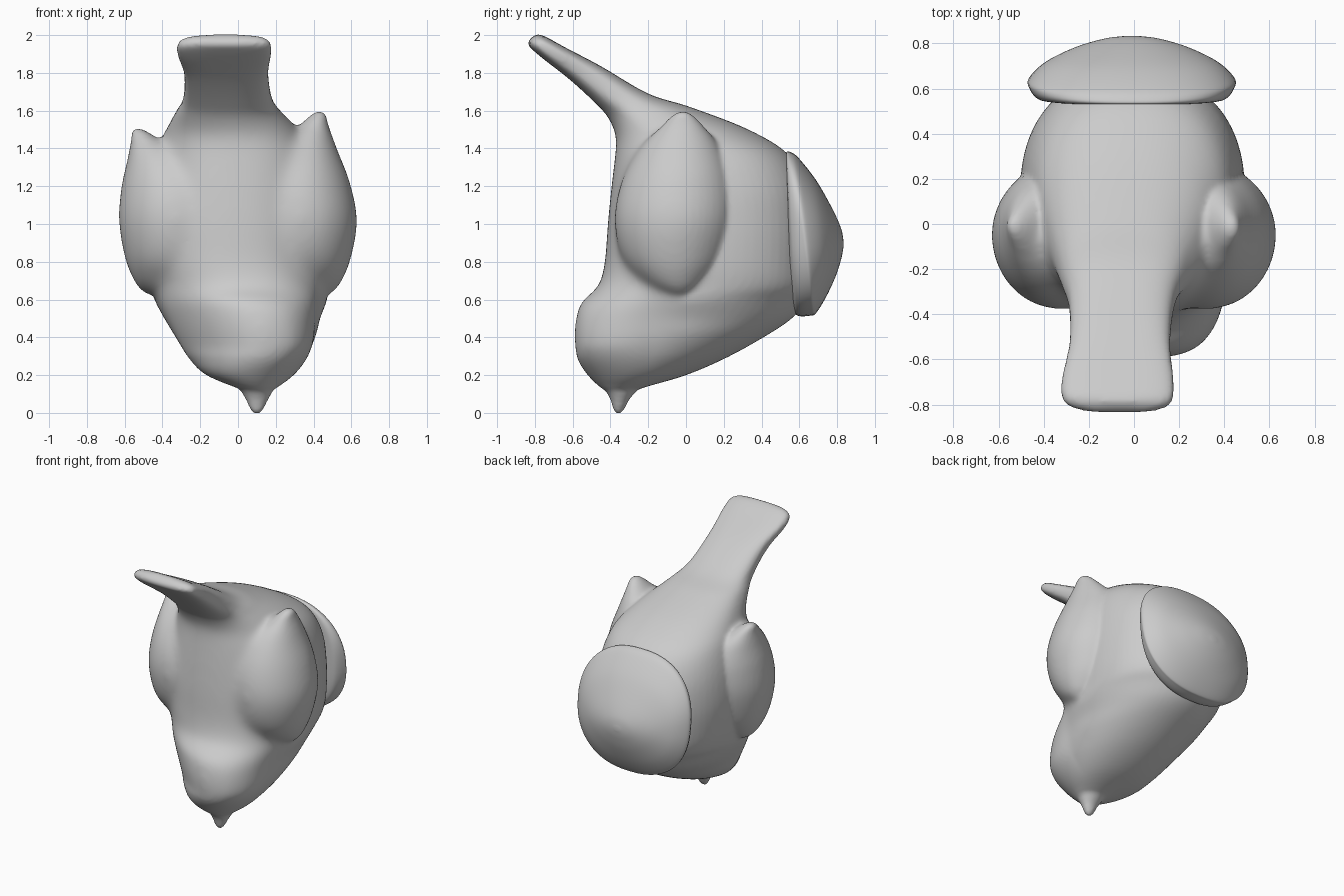
import bpy, bmesh, math
from mathutils import Vector


def spline(rows, steps):
    """Catmull-Rom interpolation between rows of numbers."""
    out = []
    for i in range(len(rows) - 1):
        p0, p1 = rows[max(i - 1, 0)], rows[i]
        p2, p3 = rows[i + 1], rows[min(i + 2, len(rows) - 1)]
        for s in range(steps):
            t = s / steps
            out.append([0.5 * (2 * b + (c - a) * t + (2 * a - 5 * b + 4 * c - d) * t * t
                               + (3 * b - a - 3 * c + d) * t ** 3)
                        for a, b, c, d in zip(p0, p1, p2, p3)])
    out.append(list(rows[-1]))
    return out


def loft(name, rows, sides=64, steps=6):
    """Row: front y, front z, back y, back z, left x, right x, roundness exponent."""
    bm = bmesh.new()
    rings = []
    for fy, fz, by, bz, xl, xr, n in spline(rows, steps):
        front, back = Vector((0, fy, fz)), Vector((0, by, bz))
        mid, half = (front + back) / 2, (back - front) / 2
        ring = []
        for k in range(sides):
            a = 2 * math.pi * k / sides
            c, s = math.cos(a), math.sin(a)
            p = mid + half * math.copysign(abs(s) ** (2 / n), s)
            p.x = (xl + xr) / 2 + (xr - xl) / 2 * math.copysign(abs(c) ** (2 / n), c)
            ring.append(bm.verts.new(p))
        rings.append(ring)
    for a, b in zip(rings, rings[1:]):
        for k in range(sides):
            j = (k + 1) % sides
            bm.faces.new((a[k], a[j], b[j], b[k]))
    bm.faces.new(rings[0])
    bm.faces.new(rings[-1])
    bmesh.ops.recalc_face_normals(bm, faces=bm.faces)
    for f in bm.faces:
        f.smooth = True
    me = bpy.data.meshes.new(name)
    bm.to_mesh(me)
    bm.free()
    ob = bpy.data.objects.new(name, me)
    bpy.context.collection.objects.link(ob)
    return ob


def clamp(v):
    return max(0.0, min(1.0, v))


# Head, body and tail in one sweep from the chin up to the tail tip
body = loft("body", [
    (-0.37, 0.095, -0.33, 0.095, 0.08, 0.12, 2),
    (-0.44, 0.125, -0.22, 0.135, 0.00, 0.20, 2),
    (-0.52, 0.20, 0.00, 0.20, -0.17, 0.29, 2),
    (-0.575, 0.29, 0.21, 0.29, -0.26, 0.36, 2),
    (-0.59, 0.40, 0.41, 0.40, -0.33, 0.41, 2),
    (-0.585, 0.50, 0.56, 0.50, -0.39, 0.435, 2),
    (-0.555, 0.59, 0.64, 0.60, -0.44, 0.47, 2),
    (-0.465, 0.67, 0.67, 0.68, -0.465, 0.48, 2.2),
    (-0.43, 0.80, 0.67, 0.80, -0.49, 0.49, 2.3),
    (-0.415, 1.00, 0.67, 1.00, -0.505, 0.49, 2.3),
    (-0.395, 1.20, 0.64, 1.20, -0.485, 0.47, 2.3),
    (-0.375, 1.37, 0.54, 1.37, -0.44, 0.42, 2.3),
    (-0.37, 1.46, 0.33, 1.50, -0.39, 0.34, 2.3),
    (-0.41, 1.56, 0.02, 1.62, -0.33, 0.23, 2.4),
    (-0.48, 1.64, -0.20, 1.69, -0.29, 0.18, 2.6),
    (-0.61, 1.76, -0.45, 1.835, -0.285, 0.16, 3),
    (-0.75, 1.87, -0.64, 1.935, -0.32, 0.175, 3.2),
    (-0.81, 1.92, -0.74, 1.99, -0.315, 0.17, 3),
    (-0.834, 1.945, -0.785, 2.003, -0.26, 0.13, 2.6),
    (-0.837, 1.965, -0.815, 1.99, -0.18, 0.05, 2.5),
])

# Beak
beak = loft("beak", [
    (-0.37, -0.004, -0.344, -0.004, 0.086, 0.114, 2),
    (-0.386, 0.02, -0.326, 0.02, 0.065, 0.135, 2),
    (-0.40, 0.07, -0.30, 0.07, 0.042, 0.16, 2),
    (-0.43, 0.13, -0.25, 0.13, 0.01, 0.19, 2),
    (-0.44, 0.17, -0.22, 0.17, 0.01, 0.19, 2),
], sides=32)

# Folded wings: rows of height, front y, back y, inner x, outer x
wing = [(0.63, -0.10, 0.02, 0.36, 0.49), (0.69, -0.23, 0.12, 0.14, 0.545),
        (0.82, -0.34, 0.215, 0.04, 0.598), (1.02, -0.38, 0.265, 0.02, 0.63),
        (1.22, -0.345, 0.255, 0.04, 0.592), (1.40, -0.25, 0.185, 0.16, 0.523),
        (1.52, -0.13, 0.09, 0.32, 0.48), (1.575, -0.07, 0.035, 0.385, 0.465),
        (1.595, -0.035, 0.0, 0.415, 0.445)]
right = [(f, z, b, z, i, o, 2) for z, f, b, i, o in wing]
left = []
for z, f, b, i, o in wing:
    lean = max(0.0, (z - 1.1) / 0.49) * 0.1
    zz = min(z, 1.1) + max(0.0, z - 1.1) * 0.82
    left.append((f, zz, b, zz, -o - lean, -i - lean, 2))
wings = [loft("right_wing", right, sides=48), loft("left_wing", left, sides=48)]

# Fuse beak and wings into the body, then soften the breast more than the back
bpy.ops.object.select_all(action='DESELECT')
for ob in [body, beak] + wings:
    ob.select_set(True)
bpy.context.view_layer.objects.active = body
bpy.ops.object.join()
fuse = body.modifiers.new("fuse", 'REMESH')
fuse.mode, fuse.voxel_size, fuse.use_smooth_shade = 'VOXEL', 0.014, True
bpy.ops.object.modifier_apply(modifier=fuse.name)
group = body.vertex_groups.new(name="breast")
for v in body.data.vertices:
    x, y, z = v.co
    fade = min(1, (0.0 - y) / 0.2, (z - 0.3) / 0.2, (1.55 - z) / 0.15)
    if fade > 0:
        group.add([v.index], fade, 'REPLACE')
    # the head is turned a little to the right
    v.co.x += 0.09 * clamp((-0.2 - y) / 0.35) * clamp((0.78 - z) / 0.25) * clamp((z - 0.15) / 0.2)
soft = body.modifiers.new("soften_breast", 'SMOOTH')
soft.factor, soft.iterations, soft.vertex_group = 0.5, 90, group.name
fine = body.modifiers.new("soften_all", 'SMOOTH')
fine.factor, fine.iterations = 0.5, 4

# Domed pad on the back: rows of top y/z, bottom y/z, half width, roundness
pad = [(0.53, 1.30, 0.56, 0.56, 0.36, 2.3), (0.53, 1.375, 0.59, 0.515, 0.42, 2.4),
       (0.555, 1.38, 0.66, 0.515, 0.455, 2.4), (0.60, 1.345, 0.69, 0.53, 0.455, 2.3),
       (0.69, 1.23, 0.745, 0.62, 0.38, 2.2), (0.77, 1.09, 0.795, 0.73, 0.25, 2),
       (0.82, 0.98, 0.823, 0.82, 0.12, 2), (0.834, 0.91, 0.834, 0.88, 0.02, 2)]
loft("back_pad", [(bt, zb, tp, zt, -w - 0.01, w - 0.01, n)
                  for tp, zt, bt, zb, w, n in pad])
